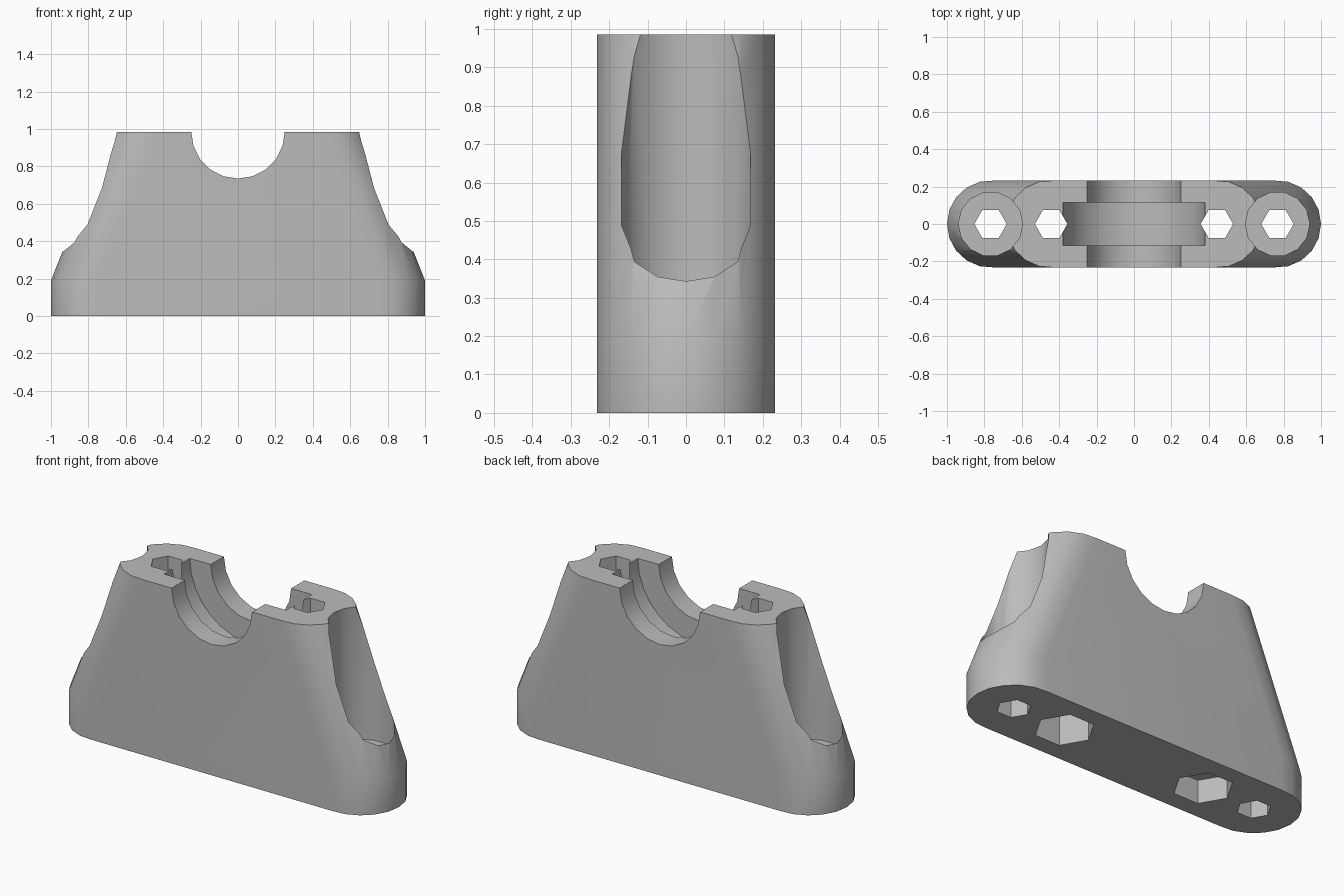
import bpy
import bmesh
import math
from mathutils import Matrix, Vector

cube = bpy.data.objects.get("Cube")
if cube:
    bpy.data.objects.remove(cube, do_unlink=True)

HEIGHT = 0.985
RADIUS = 0.233
FOOT_X = 0.767      # outer bolt holes and foot end centres
INNER_X = 0.443     # inner bolt holes


def make_object(name, bm):
    bmesh.ops.recalc_face_normals(bm, faces=bm.faces)
    mesh = bpy.data.meshes.new(name)
    bm.to_mesh(mesh)
    bm.free()
    obj = bpy.data.objects.new(name, mesh)
    bpy.context.collection.objects.link(obj)
    return obj


def ring(bm, x, z, sides, mirrored):
    sign = -1 if mirrored else 1
    for i in range(sides):
        a = 2 * math.pi * i / sides
        bm.verts.new((sign * (x + RADIUS * math.cos(a)), RADIUS * math.sin(a), z))


def prism(name, radius, sides, start, end, x=0.0, along_y=False):
    """Regular prism from start to end, upright or running front to back."""
    bm = bmesh.new()
    bmesh.ops.create_cone(bm, cap_ends=True, segments=sides, radius1=radius,
                          radius2=radius, depth=end - start)
    # Put a corner on the +x axis
    corner = max(bm.verts, key=lambda v: v.co.x).co
    turn = Matrix.Rotation(-math.atan2(corner.y, corner.x), 4, 'Z')
    bmesh.ops.transform(bm, matrix=turn, verts=bm.verts)
    if along_y:
        bmesh.ops.transform(bm, matrix=Matrix.Rotation(math.pi / 2, 4, 'X'), verts=bm.verts)
        offset = Vector((x, 0, HEIGHT))
    else:
        offset = Vector((x, 0, (start + end) / 2))
    bmesh.ops.translate(bm, vec=offset, verts=bm.verts)
    obj = make_object(name, bm)
    obj.hide_render = True
    return obj


# Tapered body: hull over a straight foot and a shorter rounded top
bm = bmesh.new()
for mirrored in (False, True):
    for x, z in ((FOOT_X, 0), (FOOT_X, 0.19), (0.45, HEIGHT)):
        ring(bm, x, z, 19, mirrored)
hull = bmesh.ops.convex_hull(bm, input=bm.verts)
spare = set(hull["geom_interior"]) | set(hull["geom_unused"])
bmesh.ops.delete(bm, geom=[g for g in spare if isinstance(g, bmesh.types.BMVert)],
                 context='VERTS')
bmesh.ops.dissolve_limit(bm, angle_limit=0.002, verts=bm.verts, edges=bm.edges)
body = make_object("clamp_body", bm)

# Cross bore and the wider groove inside it
cutters = [prism("bore_cutter", 0.25, 20, -0.4, 0.4, along_y=True),
           prism("groove_cutter", 0.38, 30, -0.115, 0.115, along_y=True)]

# Bolt holes, screw recesses and hexagonal nut pockets
for side, pocket_depth in ((-1, 0.13), (1, 0.25)):
    cutters += [
        prism("recess_cutter", 0.172, 14, 0.24, 1.2, side * FOOT_X),
        prism("outer_hole_cutter", 0.087, 6, -0.1, 1.2, side * FOOT_X),
        prism("inner_hole_cutter", 0.087, 6, -0.1, 1.2, side * INNER_X),
        prism("pocket_cutter", 0.152, 6, -0.1, pocket_depth, side * INNER_X)]

for cutter in cutters:
    mod = body.modifiers.new(cutter.name, 'BOOLEAN')
    mod.operation = 'DIFFERENCE'
    mod.solver = 'EXACT'
    mod.object = cutter

# Bake the cuts and remove the cutters
bpy.context.view_layer.update()
evaluated = body.evaluated_get(bpy.context.evaluated_depsgraph_get())
body_mesh = bpy.data.meshes.new_from_object(evaluated)
body.modifiers.clear()
body.data = body_mesh
for cutter in cutters:
    bpy.data.objects.remove(cutter, do_unlink=True)

# Plain grey finish
grey = bpy.data.materials.new("plain_grey")
grey.use_nodes = True
colour = (0.5, 0.5, 0.5, 1)
grey.diffuse_color = colour
grey.node_tree.nodes["Principled BSDF"].inputs["Base Color"].default_value = colour
body.data.materials.clear()
body.data.materials.append(grey)

bpy.ops.object.select_all(action='DESELECT')
body.select_set(True)
bpy.context.view_layer.objects.active = body
bpy.ops.object.shade_smooth_by_angle(angle=math.radians(30))
